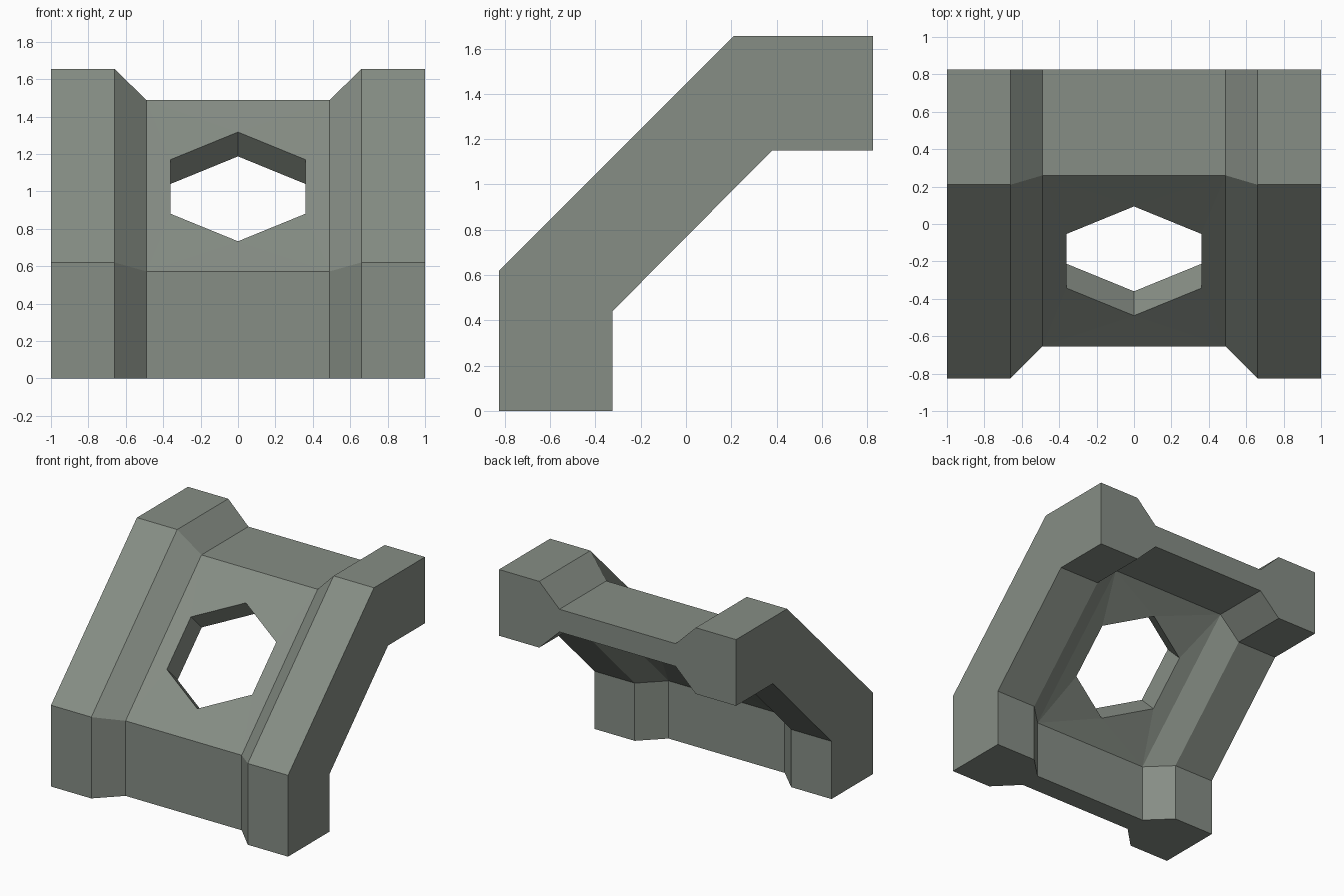
import bpy, bmesh

if "Cube" in bpy.data.objects:
    bpy.data.objects.remove(bpy.data.objects["Cube"])

# Side profiles (y, z): thick rib and the thinner middle web
RIB = [(-0.825, 0), (-0.825, 0.62), (0.21, 1.655), (0.825, 1.655),
       (0.825, 1.15), (0.38, 1.15), (-0.325, 0.44), (-0.325, 0)]
WEB = [(-0.655, 0), (-0.655, 0.572), (0.26, 1.488), (0.825, 1.488),
       (0.825, 1.315), (0.38, 1.315), (-0.49, 0.44), (-0.49, 0)]
STATIONS = [(-1, RIB), (-0.66, RIB), (-0.49, WEB),
            (0.49, WEB), (0.66, RIB), (1, RIB)]

# Hexagonal window, outer rim (x, z), clockwise from the top
HEX = [(0, 1.317), (0.36, 1.17), (0.36, 0.88),
       (0, 0.733), (-0.36, 0.88), (-0.36, 1.17)]
DEPTH = 0.13

bm = bmesh.new()
rings = [[bm.verts.new((x, y, z)) for y, z in prof] for x, prof in STATIONS]


def rim(shift):
    return [bm.verts.new((x, z - 1.223 + shift, z - shift)) for x, z in HEX]


def window_frame(tl, tr, br, bl, h):
    """Faces between a rectangle and the hexagon."""
    for f in ((tl, tr, h[0]), (tr, h[1], h[0]), (tr, br, h[2], h[1]),
              (br, h[3], h[2]), (br, bl, h[3]), (bl, h[4], h[3]),
              (bl, tl, h[5], h[4]), (tl, h[0], h[5])):
        bm.faces.new(f)


# Bent ribs, bevels and web, leaving the two central slopes open
for i in range(5):
    a, b = rings[i], rings[i + 1]
    for j in range(8):
        if i == 2 and j in (1, 5):
            continue
        k = (j + 1) % 8
        bm.faces.new((a[j], a[k], b[k], b[j]))
bm.faces.new(rings[0])
bm.faces.new(rings[5])

# Window through the slope
outer, inner = rim(0), rim(DEPTH)
l, r = rings[2], rings[3]
window_frame(l[2], r[2], r[1], l[1], outer)
window_frame(l[5], r[5], r[6], l[6], inner)
for i in range(6):
    k = (i + 1) % 6
    bm.faces.new((outer[i], outer[k], inner[k], inner[i]))

bmesh.ops.recalc_face_normals(bm, faces=bm.faces[:])
mesh = bpy.data.meshes.new("bent_panel")
bm.to_mesh(mesh)
bm.free()

mat = bpy.data.materials.new("grey green")
mat.diffuse_color = (0.24, 0.27, 0.235, 1)
mat.use_nodes = True
mat.node_tree.nodes["Principled BSDF"].inputs["Base Color"].default_value = mat.diffuse_color
mesh.materials.append(mat)
bpy.context.collection.objects.link(bpy.data.objects.new("bent_panel", mesh))
